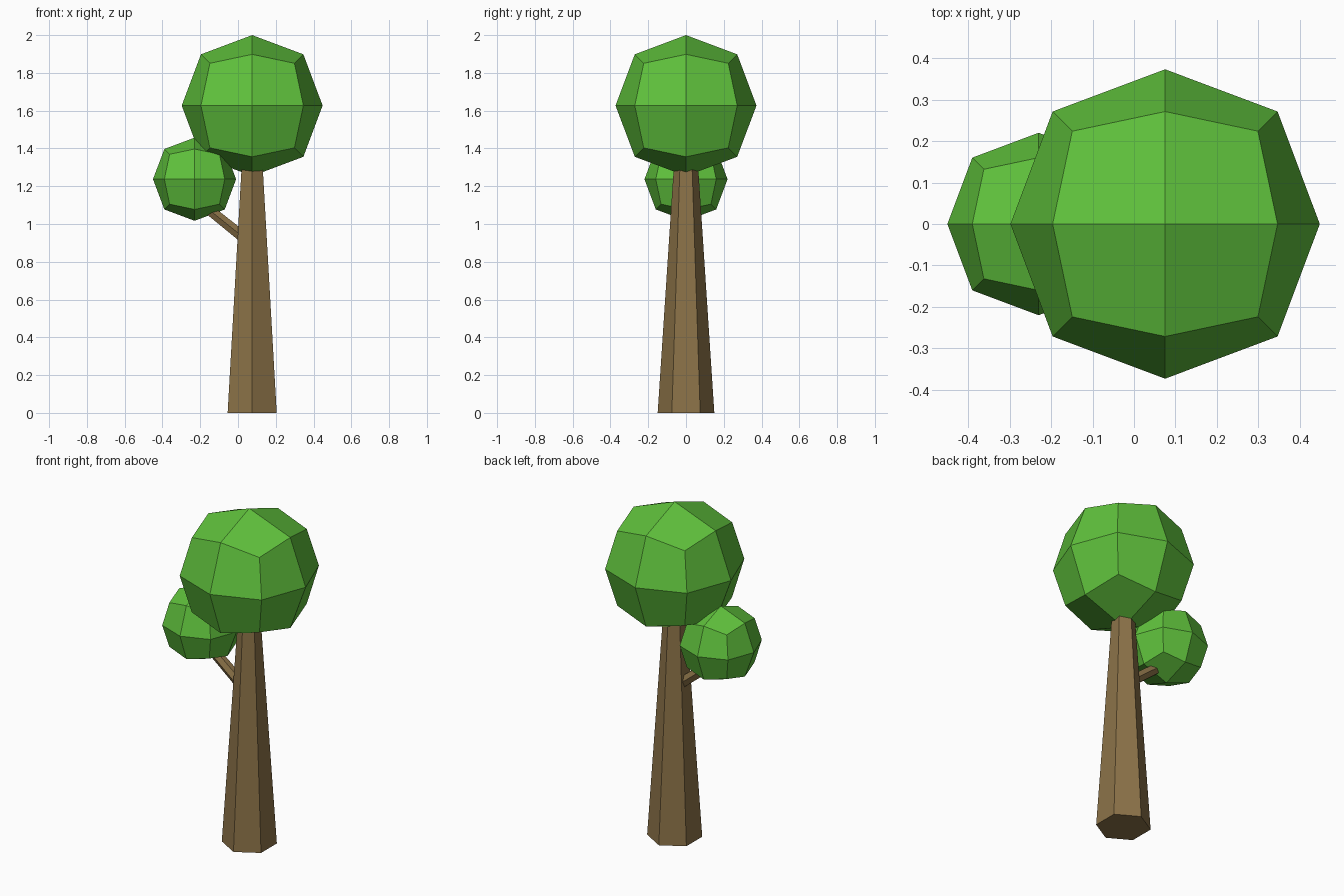
import bpy
import bmesh
from math import radians
from mathutils import Vector

if "Cube" in bpy.data.objects:
    bpy.data.objects.remove(bpy.data.objects["Cube"])


def material(name, color):
    m = bpy.data.materials.new(name)
    m.diffuse_color = (*color, 1)
    m.use_nodes = True
    m.node_tree.nodes["Principled BSDF"].inputs["Base Color"].default_value = m.diffuse_color
    return m


bark = material("bark", (0.26, 0.17, 0.065))
leaf = material("leaf", (0.115, 0.53, 0.045))


def add_object(name, bm, mat):
    mesh = bpy.data.meshes.new(name)
    bmesh.ops.recalc_face_normals(bm, faces=bm.faces)
    bm.to_mesh(mesh)
    bm.free()
    mesh.materials.append(mat)
    obj = bpy.data.objects.new(name, mesh)
    bpy.context.collection.objects.link(obj)
    return obj


def limb(name, start, end, r1, r2):
    """Six-sided tapered limb with corners facing +y and -y."""
    start, end = Vector(start), Vector(end)
    axis = end - start
    bm = bmesh.new()
    bmesh.ops.create_cone(bm, cap_ends=True, segments=6, radius1=r1,
                          radius2=r2, depth=axis.length)
    obj = add_object(name, bm, bark)
    obj.location = (start + end) / 2
    obj.rotation_mode = 'QUATERNION'
    obj.rotation_quaternion = Vector((0, 0, 1)).rotation_difference(axis)


def foliage(name, center, radius):
    """Cube split once and rounded into a 24-face ball."""
    bm = bmesh.new()
    bmesh.ops.create_cube(bm, size=2)
    bmesh.ops.subdivide_edges(bm, edges=bm.edges[:], cuts=1, use_grid_fill=True)
    # Face centres, edge middles and corners each get their own reach
    reach = {1: 1.0, 2: 0.727, 3: 0.6}
    for v in bm.verts:
        v.co *= radius * reach[sum(abs(c) > 0.5 for c in v.co)]
    add_object(name, bm, leaf).location = center


# Trunk and side branch
limb("trunk", (0.075, 0, 0), (0.075, 0, 1.4), 0.15, 0.058)
limb("side_branch", (0.06, 0, 0.905), (-0.2, 0, 1.113), 0.034, 0.03)

# Leaf balls
foliage("main_foliage", (0.075, 0, 1.627), 0.373)
foliage("side_foliage", (-0.23, 0, 1.237), 0.22)
